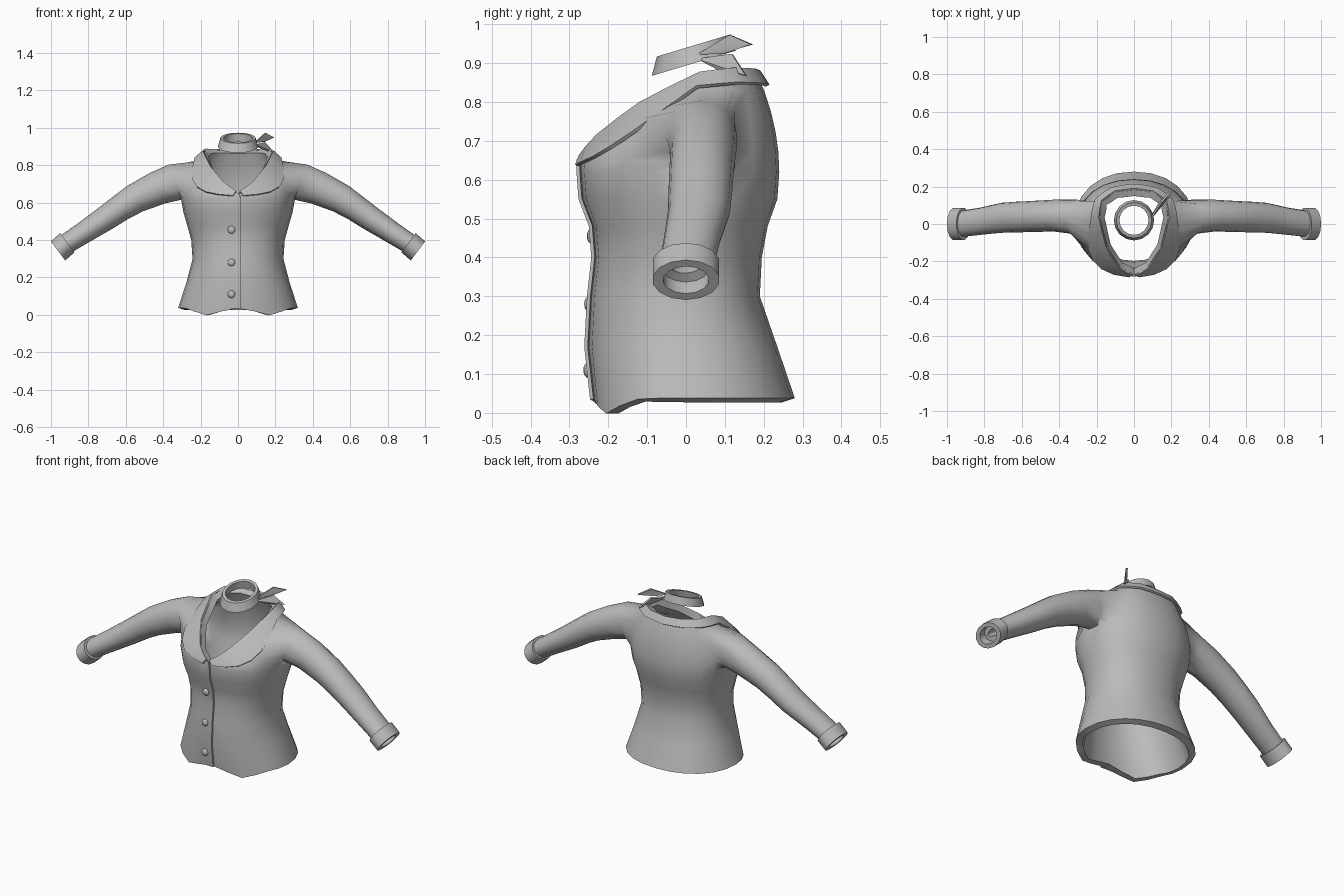
import bpy, math
from mathutils import Vector

if "Cube" in bpy.data.objects:
    bpy.data.objects.remove(bpy.data.objects["Cube"])

fabric = bpy.data.materials.new("grey fabric")
fabric.diffuse_color = (0.5, 0.5, 0.5, 1)
fabric.use_nodes = True
fabric.node_tree.nodes["Principled BSDF"].inputs["Base Color"].default_value = fabric.diffuse_color


def finish(name, verts, faces, thickness=0.0, offset=-1, angle=40):
    """Make a mesh object, thicken it and shade it smooth with crisp edges."""
    mesh = bpy.data.meshes.new(name)
    mesh.from_pydata([tuple(v) for v in verts], [], faces)
    mesh.materials.append(fabric)
    ob = bpy.data.objects.new(name, mesh)
    bpy.context.collection.objects.link(ob)
    bpy.ops.object.select_all(action='DESELECT')
    ob.select_set(True)
    bpy.context.view_layer.objects.active = ob
    if thickness:
        m = ob.modifiers.new("thickness", 'SOLIDIFY')
        m.thickness, m.offset = thickness, offset
        bpy.ops.object.modifier_apply(modifier=m.name)
    bpy.ops.object.shade_smooth_by_angle(angle=math.radians(angle))
    return ob


def grid_faces(rows, cols, wrap_cols=False, wrap_rows=False):
    """Quads of a grid stored row by row."""
    return [(r * cols + c, r * cols + (c + 1) % cols,
             (r + 1) % rows * cols + (c + 1) % cols, (r + 1) % rows * cols + c)
            for r in range(rows if wrap_rows else rows - 1)
            for c in range(cols if wrap_cols else cols - 1)]


# Torso rings: height, half width, front depth, back depth
RINGS = [(0.038, .32, .235, .28), (.17, .277, .25, .235), (.30, .243, .243, .19),
         (.40, .25, .232, .195), (.48, .272, .238, .21), (.55, .292, .265, .235),
         (.62, .305, .27, .24)]
# Neckline from front centre to back centre, every 30 degrees
NECK = [(0, -.272, .65), (.07, -.235, .70), (.14, -.13, .785), (.182, .03, .87),
        (.17, .12, .882), (.10, .17, .88), (0, .182, .875)]
N, ARM = 24, 6          # columns around the torso, ring at the armpit


def ring_point(i, a):
    z, w, front, back = RINGS[i]
    s, c = math.sin(a), math.cos(a)
    x = w * math.copysign(abs(s) ** .92, s)
    y = -front * c ** .92 if c > 0 else back * abs(c) ** .92
    if i == 0:          # hem dips either side of the front opening
        d = math.degrees(abs(math.remainder(a, math.tau)))
        z -= .04 * math.exp(-((d - 30) / 18) ** 2)
    return Vector((x, y, z))


def neck_point(a):
    a = math.remainder(a, math.tau)
    f = min(abs(a) / math.pi * 6, 5.9999)
    p = Vector(NECK[int(f)]).lerp(Vector(NECK[int(f) + 1]), f % 1)
    p.x = math.copysign(p.x, a)
    return p


def yoke_point(a, t):
    """Surface between armpit ring (t=0) and neckline (t=1)."""
    low, top = ring_point(ARM, a), neck_point(a)
    p = low.lerp(top, t ** 2)
    p.z = low.z + (top.z - low.z) * t
    return p


# Jacket body: torso grid with armholes, sleeves grown from the armhole loops
angles = [math.tau * k / N for k in range(N)]
verts = [ring_point(i, a) for i in range(ARM + 1) for a in angles]
verts += [yoke_point(a, t) for t in (.2, .4, .6, .8, 1) for a in angles]
faces = []
for q in grid_faces(ARM + 6, N, wrap_cols=True):
    row, col = divmod(q[0], N)
    if not (ARM <= row < ARM + 4 and (4 <= col < 8 or 16 <= col < 20)):
        faces.append(q)

# Sleeve rings: centre x, y, z, half height, half depth, slope angle
SLEEVE = [(.335, .04, .71, .10, .092, .36), (.43, .045, .678, .091, .085, .45),
          (.55, .04, .622, .08, .083, .55), (.63, .037, .571, .072, .082, .62),
          (.71, .033, .515, .067, .08, .66), (.82, .015, .443, .059, .073, .62),
          (.93, 0, .372, .053, .07, .64)]


def tube_ring(x, y, z, h, d, slope, count, s):
    up = Vector((math.sin(slope), 0, math.cos(slope)))
    out = []
    for j in range(count):
        f = math.tau * j / count
        p = Vector((x, y, z)) + up * h * math.cos(f) - Vector((0, d * math.sin(f), 0))
        out.append(Vector((p.x * s, p.y, p.z)))
    return out


loop = ([(4, c) for c in (6, 5, 4)] + [(r, 4) for r in (3, 2, 1, 0)]
        + [(0, c) for c in (5, 6, 7, 8)] + [(r, 8) for r in (1, 2, 3, 4)] + [(4, 7)])
for s in (1, -1):
    prev = [(ARM + r) * N + (s * c) % N for r, c in loop]
    for ring in SLEEVE:
        start = len(verts)
        verts += tube_ring(*ring, 16, s)
        cur = list(range(start, start + 16))
        for j in range(16):
            k = (j + 1) % 16
            q = (prev[j], prev[k], cur[k], cur[j])
            faces.append(q if s > 0 else q[::-1])
        prev = cur
finish("jacket_body", verts, faces, .035, angle=60)

# Cuffs: closed bands round the sleeve ends
for s, side in ((1, "left"), (-1, "right")):
    pts = []
    for x, z, k in ((.912, .386, 1), (.962, .342, 1), (.962, .342, .68), (.912, .386, .68)):
        pts += tube_ring(x, 0, z, .064 * k, .087 * k, .64, 14, s)
    fs = grid_faces(4, 14, True, True)
    finish(side + "_cuff", pts, [f[::-1] for f in fs] if s > 0 else fs)

# Collar and lapels: folded band following the neckline
pts = []
steps = 24
for outer in (0, .5, 1):
    for k in range(steps + 1):
        a = math.radians(4 + 352 * k / steps)
        edge = .84 - .62 * max(0, math.cos(a))
        p = yoke_point(a, 1 + (edge - 1) * outer)
        lift = Vector((math.sin(a), -math.cos(a), .7)).normalized()
        pts.append(p + lift * (.006 + .008 * outer))
finish("collar", pts, [f[::-1] for f in grid_faces(3, steps + 1)], .010, 0)

# Front overlap with a raised edge at the opening
pts = []
for i in range(ARM + 1):
    for x, lift in ((-.07, 0), (-.03, .007), (.010, .012)):
        p = ring_point(i, math.asin(x / RINGS[i][1]))
        pts.append(p - Vector((0, lift, 0)))
pts += [Vector((x, -.272 - l, .652)) for x, l in ((-.02, 0), (-.008, .005), (.008, .01))]
finish("front_placket", pts, grid_faces(ARM + 2, 3), .009)

# Buttons
for n, (y, z) in enumerate(((-.243, .455), (-.25, .28), (-.252, .11))):
    bpy.ops.mesh.primitive_uv_sphere_add(segments=12, ring_count=8, radius=.02,
                                         location=(-.035, y, z))
    b = bpy.context.object
    b.name = f"button_{n + 1}"
    b.scale.y = .6
    b.data.materials.append(fabric)
    bpy.ops.object.shade_smooth_by_angle(angle=math.radians(40))

# Neck scarf: tilted band with two tails
pts = []
for r, h in ((.108, -.022), (.095, .024), (.078, .024), (.086, -.022)):
    for k in range(16):
        f = math.tau * k / 16
        y = .02 - r * math.cos(f)
        pts.append(Vector((r * math.sin(f), y, .89 + .3 * (y + .085) + h)))
finish("scarf_band", pts, grid_faces(4, 16, True, True))
TAILS = {"scarf_upper_tail": [(.09, .03, .922), (.145, .115, .972), (.19, .17, .948), (.135, .10, .926)],
         "scarf_lower_tail": [(.09, .03, .910), (.14, .12, .922), (.192, .155, .867), (.13, .085, .885)]}
for name, quad in TAILS.items():
    finish(name, quad, [(0, 1, 2), (0, 2, 3)], .010, 0)
